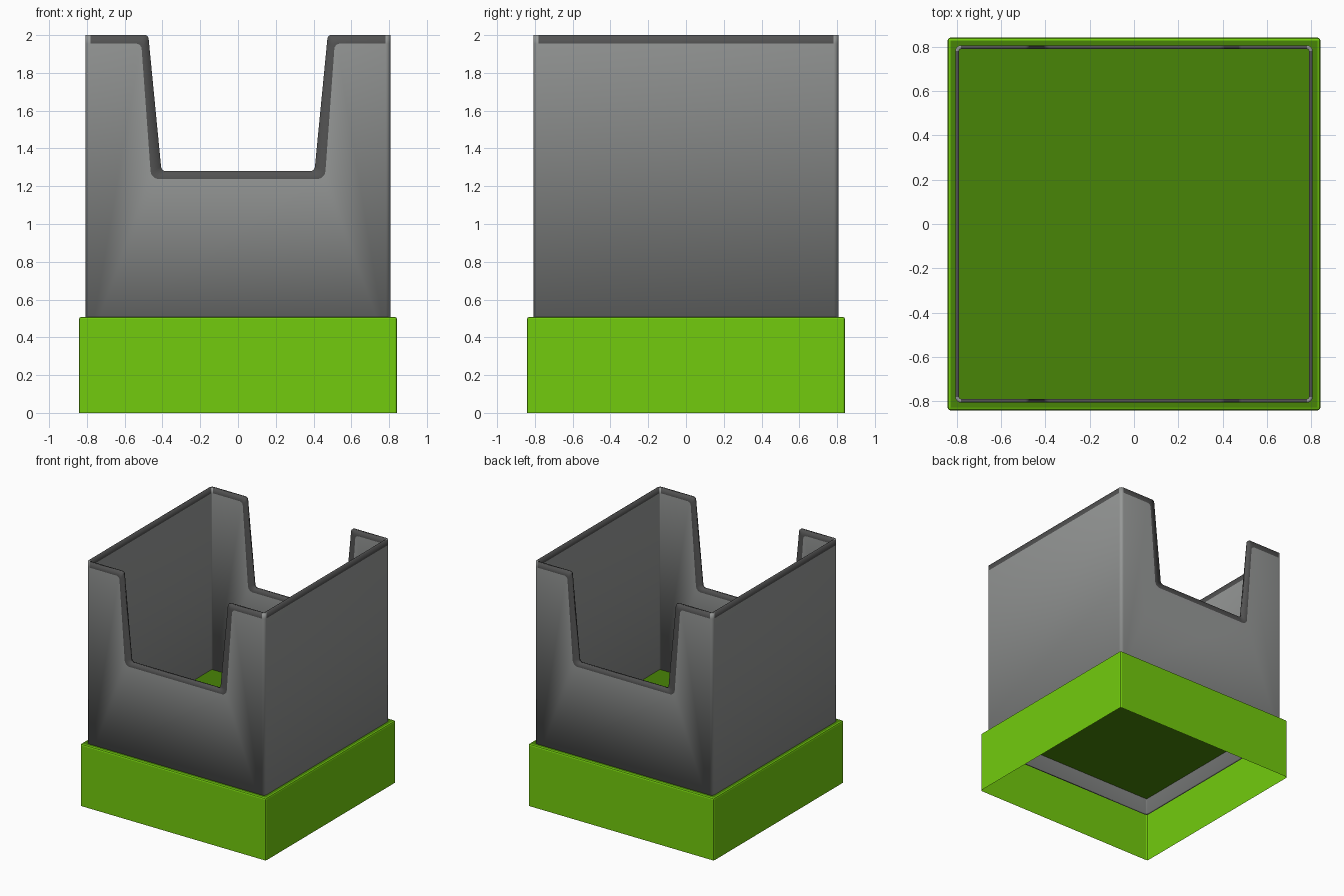
import bpy, bmesh, math
from mathutils import Vector

if "Cube" in bpy.data.objects:
    bpy.data.objects.remove(bpy.data.objects["Cube"])

W = 0.807       # half width of the grey sleeve
B = 0.842       # half width of the green base
TOP, BAND, LOW = 2.0, 1.955, 0.375


def material(name, rgb):
    m = bpy.data.materials.new(name)
    m.diffuse_color = (*rgb, 1)
    m.use_nodes = True
    m.node_tree.nodes["Principled BSDF"].inputs["Base Color"].default_value = m.diffuse_color
    return m


green = material("bright green", (0.17, 0.6, 0.004))
floor_green = material("dark green", (0.066, 0.235, 0.002))
grey = material("mid grey", (0.31, 0.32, 0.315))
dark = material("dark grey", (0.085, 0.085, 0.085))


def fillet(prev, p, nxt, r, n=5):
    """Rounded corner at p as n + 1 points."""
    prev, p, nxt = Vector(prev), Vector(p), Vector(nxt)
    a, b = (prev - p).normalized(), (nxt - p).normalized()
    half = math.acos(a.dot(b)) / 2
    t = r / math.tan(half)
    c = p + (a + b).normalized() * (r / math.sin(half))
    s, e = p + a * t - c, p + b * t - c
    return [c + s.lerp(e, i / n).normalized() * r for i in range(n + 1)]


def notch_path(z, x_top, x_low, z_low, r_top, r_low):
    """Upper edge of a notched panel, left to right."""
    end, p, q, mid = (W, z), (x_top, z), (x_low, z_low), (0, z_low)
    right = [Vector(end)] + fillet(end, p, q, r_top) + fillet(p, q, mid, r_low)
    return [Vector((-v.x, v.y)) for v in right] + right[::-1]


def finish(bm, name, mats, angle):
    me = bpy.data.meshes.new(name)
    bm.to_mesh(me)
    bm.free()
    ob = bpy.data.objects.new(name, me)
    bpy.context.collection.objects.link(ob)
    for m in mats:
        me.materials.append(m)
    bpy.ops.object.select_all(action='DESELECT')
    ob.select_set(True)
    bpy.context.view_layer.objects.active = ob
    if angle:
        bpy.ops.object.shade_smooth_by_angle(angle=math.radians(angle))
    return ob


# Sleeve: two notched panels and two plain ones, dark band along the rim
bm = bmesh.new()


def face(pts, mat):
    f = bm.faces.new([bm.verts.new(p) for p in pts])
    f.material_index = mat
    f.normal_update()
    if f.normal.dot(f.calc_center_median() * Vector((1, 1, 0))) < 0:
        f.normal_flip()


rim = notch_path(TOP, 0.475, 0.405, 1.28, 0.02, 0.025)
line = notch_path(BAND, 0.512, 0.46, 1.238, 0.03, 0.045)
for s in (-1, 1):
    def on_y(v):
        return Vector((v[0], s * W, v[1]))
    for i in range(len(rim) - 1):
        face([on_y(v) for v in (rim[i], rim[i + 1], line[i + 1], line[i])], 1)
    face([on_y(v) for v in line + [(W, LOW), (-W, LOW)]], 0)
    for z0, z1, mat in ((LOW, BAND, 0), (BAND, TOP, 1)):
        face([(s * W, -W, z0), (s * W, W, z0), (s * W, W, z1), (s * W, -W, z1)], mat)
bmesh.ops.remove_doubles(bm, verts=bm.verts, dist=1e-5)
corners = [e for e in bm.edges
           if all(abs(v.co.x) > W - 1e-4 and abs(v.co.y) > W - 1e-4 for v in e.verts)
           and abs(e.verts[0].co.z - e.verts[1].co.z) > 0.01]
bmesh.ops.bevel(bm, geom=corners, offset=0.025, segments=4, profile=0.5, affect='EDGES')
sleeve = finish(bm, "sleeve", (grey, dark), 40)
solid = sleeve.modifiers.new("wall thickness", 'SOLIDIFY')
solid.thickness = 0.017
solid.offset = -1

# Base: bottomless box whose darker top is the floor of the sleeve
H = 0.508
bm = bmesh.new()
bmesh.ops.create_cube(bm, size=1)
for v in bm.verts:
    v.co = (v.co.x * 2 * B, v.co.y * 2 * B, (v.co.z + 0.5) * H)
bmesh.ops.delete(bm, geom=[f for f in bm.faces if f.normal.z < -0.5], context='FACES')
edges = [e for e in bm.edges if len(e.link_faces) == 2]
bmesh.ops.bevel(bm, geom=edges, offset=0.012, segments=2, profile=0.5, affect='EDGES')
bm.normal_update()
for f in bm.faces:
    f.material_index = int(f.normal.z > 0.99)
finish(bm, "base", (green, floor_green), 0)
